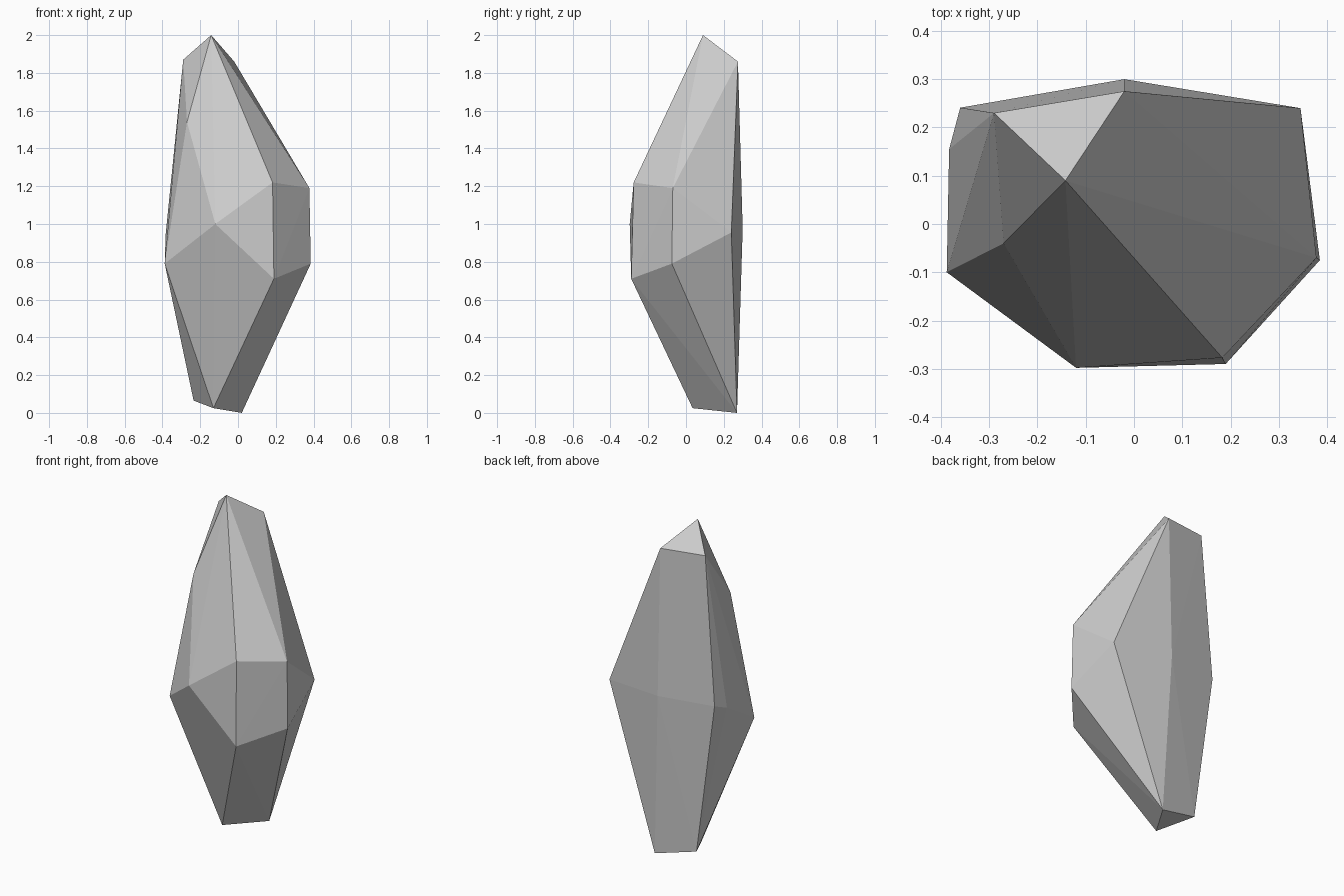
import bpy, bmesh

# Corner rings of the faceted crystal, from bottom to top
foot = [(0.02, 0.27, 0.0), (-0.13, 0.035, 0.025), (-0.235, 0.235, 0.065)]
girdle_low = [(0.385, -0.075, 0.79), (0.19, -0.29, 0.71), (-0.388, -0.10, 0.79)]
girdle_mid = [(-0.383, 0.155, 0.945), (-0.36, 0.241, 0.98), (-0.02, 0.30, 0.975),
              (0.345, 0.24, 0.955), (-0.12, -0.298, 1.0)]
girdle_high = [(0.378, -0.07, 1.19), (0.183, -0.277, 1.22)]
crown = [(-0.27, -0.04, 1.54), (-0.02, 0.275, 1.86), (-0.29, 0.23, 1.87),
         (-0.142, 0.09, 2.0)]

# Wrap the corners in a flat-faced convex shell
bm = bmesh.new()
for co in foot + girdle_low + girdle_mid + girdle_high + crown:
    bm.verts.new(co)
bmesh.ops.convex_hull(bm, input=bm.verts[:])
bmesh.ops.recalc_face_normals(bm, faces=bm.faces[:])

mesh = bpy.data.meshes.new("crystal_rock")
bm.to_mesh(mesh)
bm.free()
rock = bpy.data.objects.new("crystal_rock", mesh)
bpy.context.collection.objects.link(rock)
